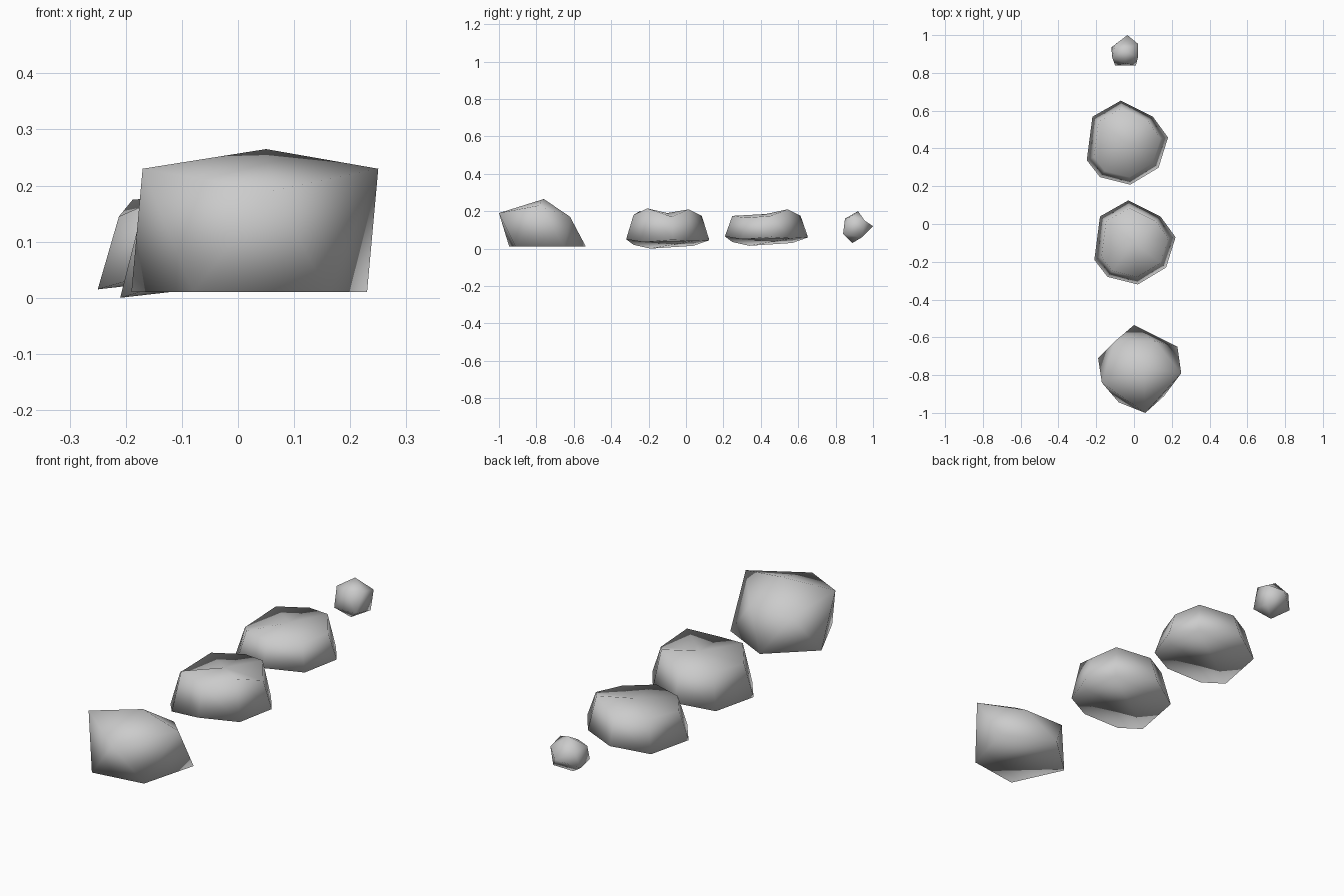
import bpy
import bmesh
from mathutils import Vector

default_cube = bpy.data.objects.get("Cube")
if default_cube:
    bpy.data.objects.remove(default_cube, do_unlink=True)

# One plain stone colour
stone = bpy.data.materials.new("stone grey")
stone.use_nodes = True
stone_colour = (0.6, 0.6, 0.6, 1.0)
stone.diffuse_color = stone_colour
stone.node_tree.nodes["Principled BSDF"].inputs["Base Color"].default_value = stone_colour


def make_rock(name, lower, upper, crown, foot=None):
    """Join two rings with a band of triangles, then close the top and bottom."""
    bm = bmesh.new()
    low = [bm.verts.new(point) for point in lower]
    high = [bm.verts.new(point) for point in upper]
    top = bm.verts.new(crown)
    bottom = bm.verts.new(foot) if foot else None
    count = len(low)
    for i in range(count):
        j = (i + 1) % count
        bm.faces.new((low[i], low[j], high[i]))
        bm.faces.new((low[j], high[j], high[i]))
        bm.faces.new((high[i], high[j], top))
        if bottom:
            bm.faces.new((low[j], low[i], bottom))
    if not bottom:
        bm.faces.new(low[::-1])
    bmesh.ops.triangulate(bm, faces=[f for f in bm.faces if len(f.verts) > 4])
    bmesh.ops.recalc_face_normals(bm, faces=bm.faces[:])
    for face in bm.faces:
        face.smooth = True
    mesh = bpy.data.meshes.new(name)
    bm.to_mesh(mesh)
    bm.free()
    mesh.materials.append(stone)
    rock = bpy.data.objects.new(name, mesh)
    bpy.context.scene.collection.objects.link(rock)
    return rock


# Tall flat-bottomed boulder at the front
boulder_base = [(-.08, -.945), (.16, -.91), (.23, -.65), (0, -.535), (-.19, -.71)]
make_rock(
    "front_boulder",
    lower=[(x, y, .01) for x, y in boulder_base],
    upper=[(.06, -1, .19), (.25, -.79, .23), (.11, -.62, .17),
           (-.1, -.62, .17), (-.17, -.84, .23)],
    crown=(.05, -.76, .265),
)

# Two low rocks sharing a tilted eight-sided base, with different tops
slab_base = [(-.21, -.09, 0), (-.14, -.18, .02), (.02, -.22, .05), (.17, -.13, .035),
             (.22, .03, .047), (.14, .14, .04), (-.03, .225, .045), (-.18, .14, .015)]


def make_slab(name, centre, heights, crown_height):
    centre = Vector(centre)
    lower = [centre + Vector(point) for point in slab_base]
    upper = [centre + Vector((x * .82, y * .82, height))
             for (x, y, z), height in zip(slab_base, heights)]
    crown = centre + Vector((0, 0, crown_height))
    make_rock(name, lower, upper, crown)


make_slab("middle_rock", (0, -.1, 0),
          (.15, .2, .18, .215, .17, .21, .175, .175), .19)
make_slab("rear_rock", (-.04, .428, .015),
          (.13, .155, .16, .15, .16, .195, .16, .16), .17)

# Small pebble at the back, with a pointed tip
make_rock(
    "back_pebble",
    lower=[(-.1, .84, .08), (.01, .84, .08), (.015, .94, .06),
           (-.035, 1, .12), (-.12, .935, .08)],
    upper=[(-.045, .85, .16), (.02, .88, .17), (.02, .955, .15),
           (-.1, .95, .15), (-.115, .88, .16)],
    crown=(-.05, .92, .2),
    foot=(-.05, .89, .03),
)
